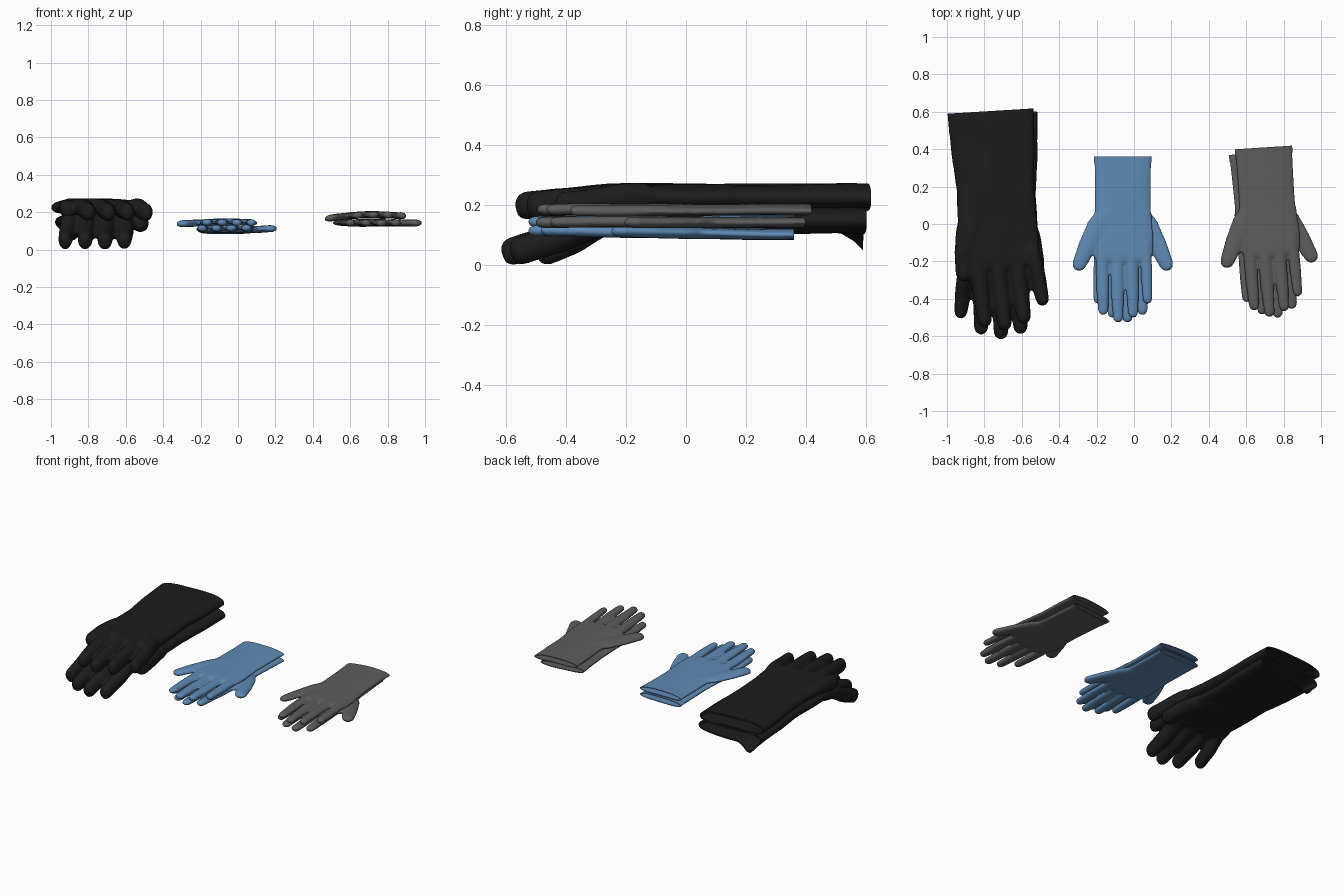
import bpy, bmesh, math
from mathutils import Vector, Matrix, noise

if "Cube" in bpy.data.objects:
    bpy.data.objects.remove(bpy.data.objects["Cube"])


def material(name, col):
    m = bpy.data.materials.new(name)
    m.diffuse_color = (*col, 1)
    m.use_nodes = True
    m.node_tree.nodes["Principled BSDF"].inputs["Base Color"].default_value = m.diffuse_color
    return m


BLACK = material("black rubber", (0.012, 0.012, 0.012))
BLUE = material("blue rubber", (0.115, 0.255, 0.46))
GREY = material("grey rubber", (0.11, 0.11, 0.11))


def tube(bm, pts, power=1.0, n=32):
    """Closed tapered tube through (x, y, z, half_width, half_thickness), rounded tip."""
    P = [Vector(p[:3]) for p in pts]
    R = [(p[3], p[4]) for p in pts]
    T = [(P[min(i + 1, len(P) - 1)] - P[max(i - 1, 0)]).normalized() for i in range(len(P))]
    end, er, et = P[-1], R[-1], T[-1]
    for a in (25, 50, 70, 83):
        a = math.radians(a)
        P.append(end + et * min(er[0], 0.05) * math.sin(a))
        R.append((er[0] * math.cos(a), er[1] * math.cos(a) ** 0.7))
        T.append(et)
    rings = []
    for p, (rx, rz), t in zip(P, R, T):
        side = t.cross(Vector((0, 0, 1))).normalized()
        up = side.cross(t)
        ring = []
        for k in range(n):
            c, s = math.cos(math.tau * k / n), math.sin(math.tau * k / n)
            c, s = (math.copysign(abs(v) ** power, v) for v in (c, s))
            ring.append(bm.verts.new(p + side * c * rx + up * s * rz))
        rings.append(ring)
    for a, b in zip(rings, rings[1:]):
        for k in range(n):
            bm.faces.new((a[k], a[(k + 1) % n], b[(k + 1) % n], b[k]))
    bm.faces.new(rings[0])
    bm.faces.new(rings[-1])


# Two glove patterns, thumb on -x, fingers toward -y
THIN = dict(
    palm=[(0, .155), (.25, .152), (.1, .15), (0, .158), (-.08, .165), (-.165, .162)],
    fingers=[(-.115, -.105, -.49, .034), (-.035, -.025, -.53, .035),
             (.045, .055, -.505, .034), (.122, .132, -.43, .031)],
    thumb=[(-.06, .08, 0, .06), (-.13, -.02, 0, .066), (-.19, -.12, 0, .05), (-.232, -.213, 0, .039)],
    half=.019, finger_half=.019, wall=.005, voxel=.007, wrinkle=.003, start=-.1)
THICK = dict(
    palm=[(0, .232), (.4, .225), (.2, .208), (0, .212), (-.1, .217), (-.2, .21)],
    fingers=[(-.12, -.1, -.55, .047), (-.015, .005, -.575, .048),
             (.085, .11, -.545, .047), (.175, .215, -.455, .043)],
    thumb=[(-.1, .08, 0, .09), (-.15, -.05, 0, .08), (-.185, -.15, 0, .055), (-.195, -.25, -.01, .045)],
    half=.046, finger_half=.048, wall=.012, voxel=.0095, wrinkle=.006, start=-.14)


def glove(name, mat, pat, loc, angle=0, mirror=False, cuff=.36, drop=0, droop=0, tilt=0, sag=0):
    h, fh = pat["half"], pat["finger_half"]
    bm = bmesh.new()
    # cuff and palm
    rows = [(cuff + .04, pat["palm"][0][1])] + [(cuff, pat["palm"][0][1])] + pat["palm"][1:]
    tube(bm, [(0, y, 0, w, h) for y, w in rows], .75, 48)
    # four fingers
    for bx, tx, ty, r in pat["fingers"]:
        s, e = pat["start"], ty + r * .9
        tube(bm, [(bx + (tx - bx) * f, s + (e - s) * f, drop * d, r * w, fh)
                  for f, d, w in ((0, 0, .9), (.3, .08, 1), (.45, .28, 1), (.65, .6, 1), (1, 1, .82))])
    # thumb
    tube(bm, [(x, y, z, r, fh) for x, y, z, r in pat["thumb"]])
    bmesh.ops.recalc_face_normals(bm, faces=bm.faces[:])
    me = bpy.data.meshes.new(name)
    bm.to_mesh(me)
    bm.free()
    ob = bpy.data.objects.new(name, me)
    bpy.context.collection.objects.link(ob)
    # fuse the parts into one skin
    mod = ob.modifiers.new("fuse", "REMESH")
    mod.mode = "VOXEL"
    mod.voxel_size = pat["voxel"]
    fused = bpy.data.meshes.new_from_object(ob.evaluated_get(bpy.context.evaluated_depsgraph_get()))
    ob.modifiers.clear()
    bm = bmesh.new()
    bm.from_mesh(fused)
    for _ in range(4):
        bmesh.ops.smooth_vert(bm, verts=bm.verts[:], factor=.5, use_axis_x=True, use_axis_y=True, use_axis_z=True)
    # open the cuff and turn the rim inward as a lining
    bmesh.ops.bisect_plane(bm, geom=bm.verts[:] + bm.edges[:] + bm.faces[:],
                           plane_co=(0, cuff, 0), plane_no=(0, 1, 0), clear_outer=True)
    edges = [e for e in bm.edges if e.is_boundary]
    hw, t = pat["palm"][0][1], pat["wall"]
    for sx, sz, dy in ((1 - t / hw, 1 - t / h, 0), (1, 1, -.1), (.97, .9, -.12)):
        new = bmesh.ops.extrude_edge_only(bm, edges=edges)["geom"]
        for v in new:
            if isinstance(v, bmesh.types.BMVert):
                v.co = (v.co.x * sx, v.co.y + dy, v.co.z * sz)
        edges = [e for e in new if isinstance(e, bmesh.types.BMEdge) and e.is_boundary]
    # soft wrinkles, drooping sides and a sagging cuff corner
    for v in bm.verts:
        x, y, z = v.co
        v.co.z += pat["wrinkle"] * noise.noise(Vector((x * 7, y * 5, loc[0] * 9)))
        v.co.z -= droop * x * x
        if sag and y > cuff - .06 and z < 0:
            v.co.z -= sag * (y - cuff + .06) / .06 * math.exp(-((x - .14) / .05) ** 2)
    if mirror:
        bmesh.ops.scale(bm, vec=(-1, 1, 1), verts=bm.verts[:])
    m = Matrix.Translation(loc) @ Matrix.Rotation(math.radians(angle), 4, "Z") @ Matrix.Rotation(math.radians(tilt), 4, "X")
    bm.transform(m)
    bmesh.ops.recalc_face_normals(bm, faces=bm.faces[:])
    bm.to_mesh(me)
    bm.free()
    bpy.data.meshes.remove(fused)
    me.materials.clear()
    me.materials.append(mat)
    for p in me.polygons:
        p.material_index = 0
    bpy.ops.object.select_all(action="DESELECT")
    ob.select_set(True)
    bpy.context.view_layer.objects.active = ob
    bpy.ops.object.shade_smooth_by_angle(angle=math.radians(50))


# thick black pair, long cuffs, lower one with curled fingers
glove("black_glove_upper", BLACK, THICK, (-.73, 0, .225), 3.5, cuff=.605, drop=-.025)
glove("black_glove_lower", BLACK, THICK, (-.725, -.045, .15), 2, True, cuff=.64, drop=-.102, sag=.06)
# thin blue pair
glove("blue_glove_upper", BLUE, THIN, (-.06, 0, .146), droop=.15)
glove("blue_glove_lower", BLUE, THIN, (-.06, 0, .107), mirror=True, tilt=-1)
# thin grey pair, slightly turned
glove("grey_glove_upper", GREY, THIN, (.717, .03, .186), 3.7, cuff=.38, droop=.3)
glove("grey_glove_lower", GREY, THIN, (.695, .02, .143), 5.5, True, cuff=.365)
